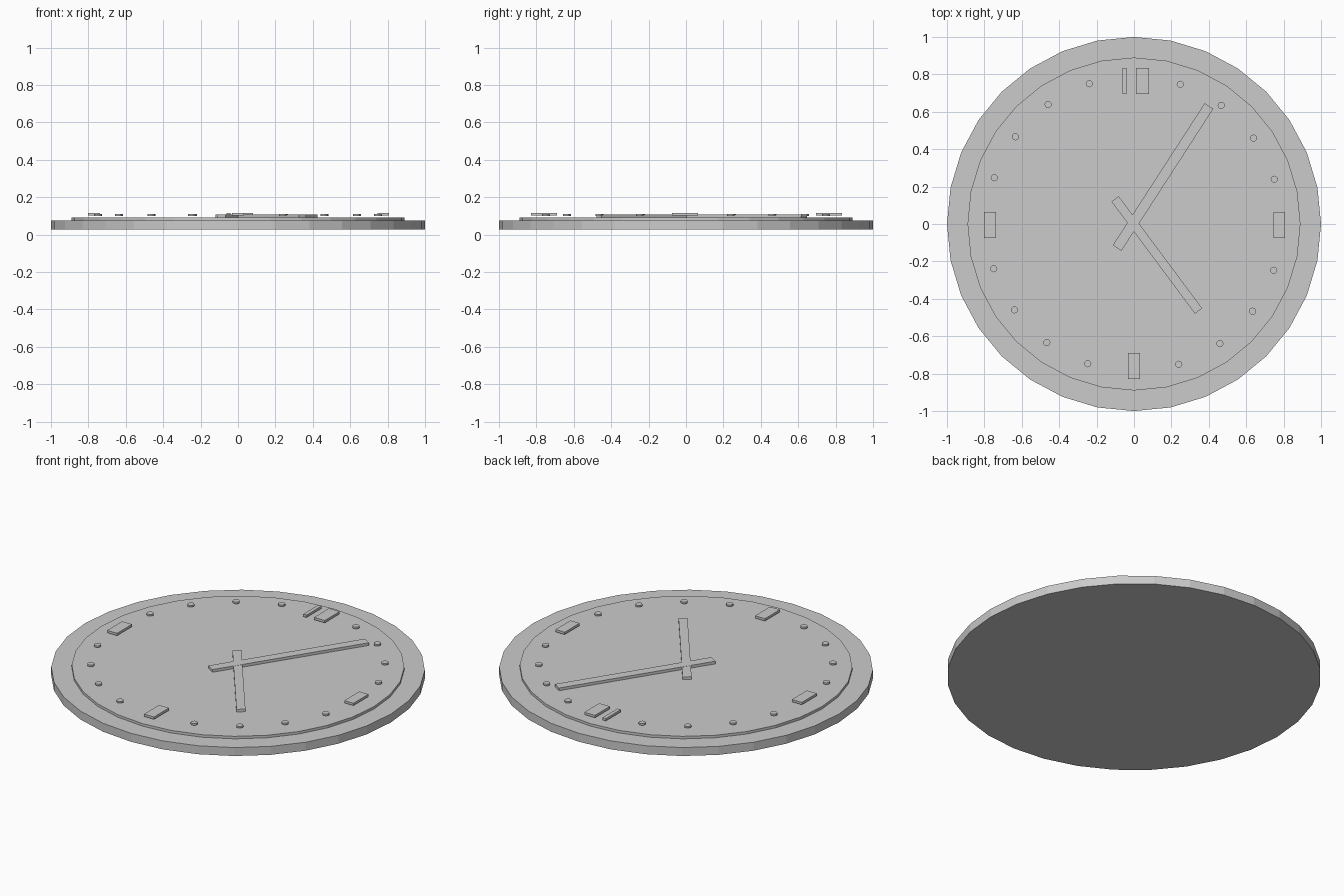
import bpy, math
from mathutils import Vector

if "Cube" in bpy.data.objects:
    bpy.data.objects.remove(bpy.data.objects["Cube"])


def disc(name, radius, z0, z1, x=0, y=0, sides=32):
    bpy.ops.mesh.primitive_cylinder_add(vertices=sides, radius=radius, depth=z1 - z0,
                                        location=(x, y, (z0 + z1) / 2))
    ob = bpy.context.object
    ob.name = name
    return ob


def bar(name, start, end, width, z0, z1):
    """Flat box running between two points on the dial."""
    a, b = Vector(start), Vector(end)
    d, mid = b - a, (a + b) / 2
    bpy.ops.mesh.primitive_cube_add(size=1, location=(mid.x, mid.y, (z0 + z1) / 2),
                                    rotation=(0, 0, math.atan2(d.y, d.x)))
    ob = bpy.context.object
    ob.name = name
    ob.scale = (d.length, width, z1 - z0)
    return ob


# Case and raised dial
disc("clock_case", 1.0, 0.027, 0.077)
disc("dial", 0.89, 0.075, 0.092)

# Minute dots: four between each pair of quarter markers
for i in range(20):
    if i % 5:
        a = math.radians(i * 18 - 0.3)
        disc("minute_dot", 0.019, 0.101, 0.111,
             0.787 * math.cos(a), 0.787 * math.sin(a), 12)

# Hands
bar("minute_hand", (-0.09, -0.128), (0.401, 0.631), 0.055, 0.092, 0.108)
bar("hour_hand", (-0.101, 0.134), (0.345, -0.465), 0.048, 0.092, 0.107)

# Plain quarter-hour markers, doubled at the top
for name, x, y, w in [("top_marker_left", -0.05, 0.765, 0.022),
                      ("top_marker_right", 0.045, 0.765, 0.07),
                      ("right_marker", 0.777, -0.005, 0.06),
                      ("bottom_marker", 0.0, -0.76, 0.065),
                      ("left_marker", -0.77, -0.005, 0.065)]:
    bar(name, (x, y - 0.07), (x, y + 0.07), w, 0.103, 0.117)
